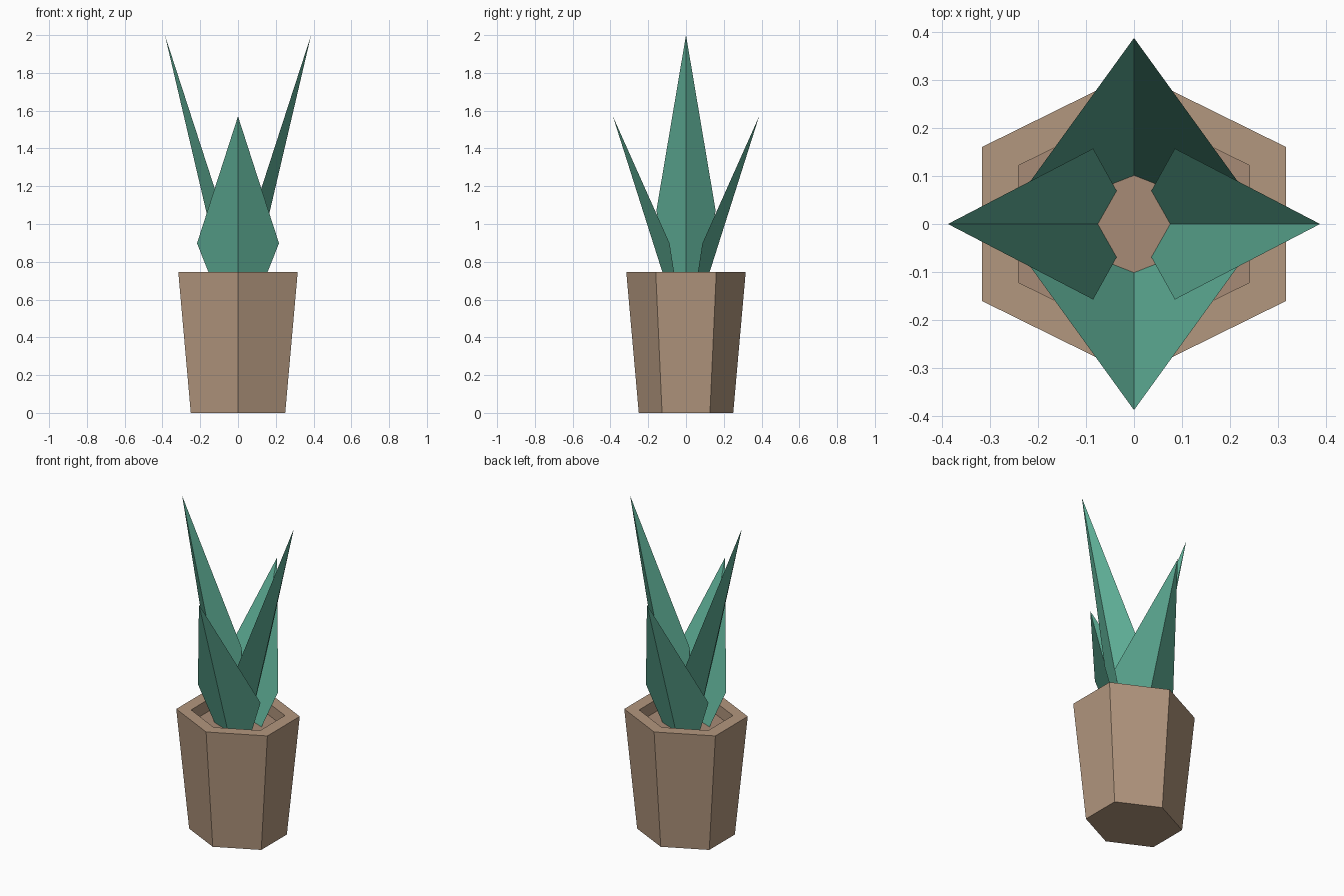
import bpy, bmesh, math
from mathutils import Matrix

if "Cube" in bpy.data.objects:
    bpy.data.objects.remove(bpy.data.objects["Cube"])


def material(name, rgb):
    mat = bpy.data.materials.new(name)
    mat.diffuse_color = (*rgb, 1)
    mat.use_nodes = True
    mat.node_tree.nodes["Principled BSDF"].inputs["Base Color"].default_value = mat.diffuse_color
    return mat


def add_object(name, bm, mat):
    mesh = bpy.data.meshes.new(name)
    bm.to_mesh(mesh)
    bm.free()
    mesh.materials.append(mat)
    obj = bpy.data.objects.new(name, mesh)
    bpy.context.collection.objects.link(obj)
    return obj


def hexagon(bm, r, z):
    # corners on the y axis, stretched so it is as wide as it is deep
    pts = [(0, -1), (1, -0.507), (1, 0.507), (0, 1), (-1, 0.507), (-1, -0.507)]
    return [bm.verts.new((x * r, y * r, z)) for x, y in pts]


clay = material("clay", (0.45, 0.31, 0.21))
earth = material("earth", (0.39, 0.26, 0.18))
green = material("leaf_green", (0.115, 0.43, 0.31))

SOIL_Z, RIM_Z = 0.67, 0.745

# Pot: closed base, tapered wall, flat rim, short inner wall
bm = bmesh.new()
rings = [hexagon(bm, r, z) for r, z in
         ((0.25, 0), (0.316, RIM_Z), (0.24, RIM_Z), (0.24, SOIL_Z))]
bm.faces.new(rings[0][::-1])
for low, high in zip(rings, rings[1:]):
    for i in range(6):
        j = (i + 1) % 6
        bm.faces.new((low[i], low[j], high[j], high[i]))
add_object("pot", bm, clay)

# Soil
bm = bmesh.new()
bm.faces.new(hexagon(bm, 0.24, SOIL_Z))
add_object("soil", bm, earth)


# Leaves: two-faced folded blades with the ridge on the outside
def leaf(name, angle, ridge, base, wide, tip):
    bm = bmesh.new()
    bottom, top = bm.verts.new(ridge), bm.verts.new(tip)
    for side in (1, -1):
        b = bm.verts.new((base[0], base[1] * side, base[2]))
        w = bm.verts.new((wide[0], wide[1] * side, wide[2]))
        loop = (bottom, b, w, top)
        bm.faces.new(loop if side == 1 else loop[::-1])
    bm.transform(Matrix.Rotation(math.radians(angle), 4, 'Z'))
    add_object(name, bm, green)


tall = ((0.073, 0, 0.66), (0.035, 0.067, 0.66), (0.085, 0.157, 1.07), (0.387, 0, 2.0))
short = ((0.098, 0, 0.66), (0.05, 0.123, 0.66), (0.087, 0.217, 0.898), (0.387, 0, 1.57))
leaf("right_leaf", 0, *tall)
leaf("back_leaf", 90, *short)
leaf("left_leaf", 180, *tall)
leaf("front_leaf", 270, *short)
